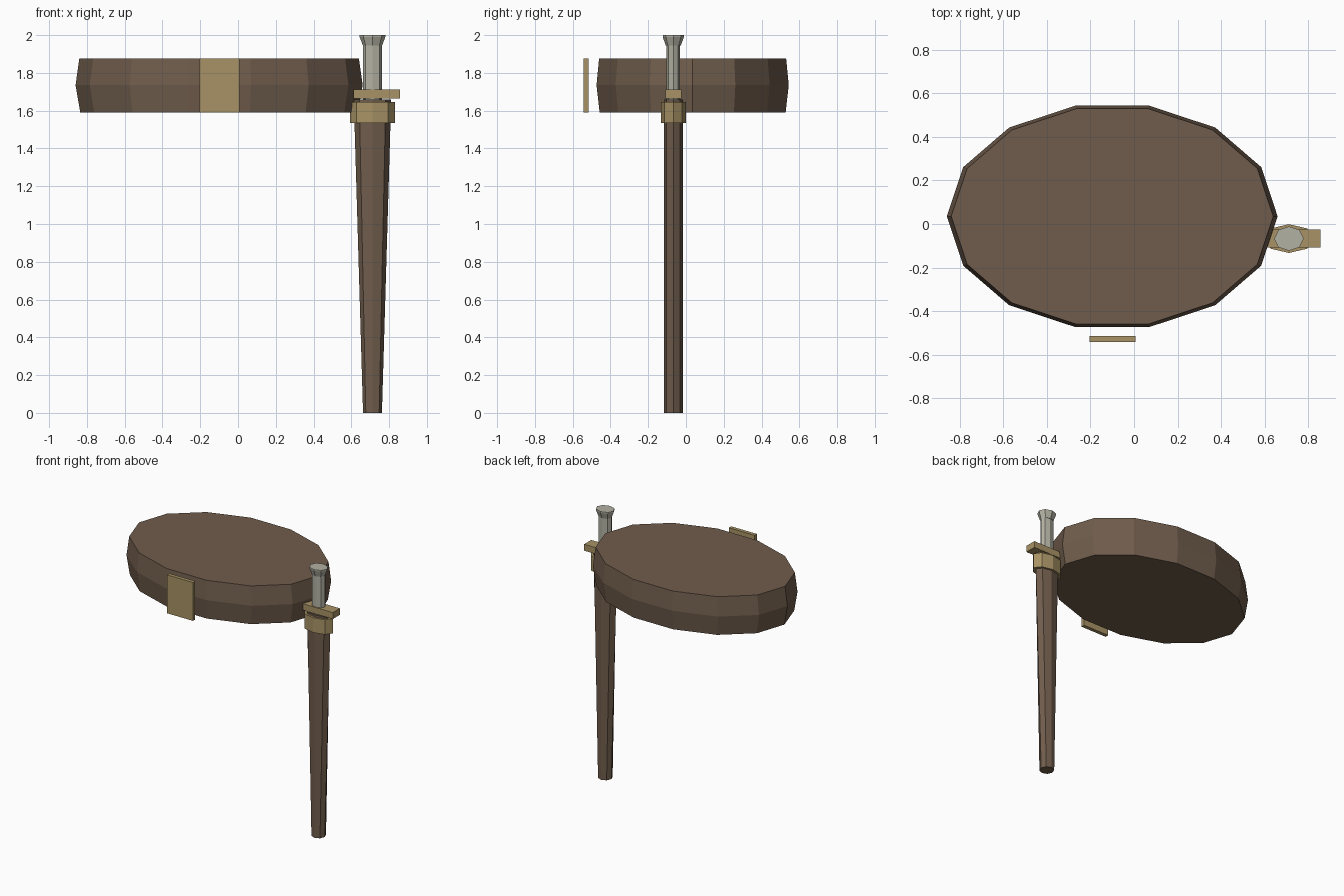
import bpy
import math

if "Cube" in bpy.data.objects:
    bpy.data.objects.remove(bpy.data.objects["Cube"])


def material(name, rgb):
    m = bpy.data.materials.new(name)
    m.diffuse_color = (*rgb, 1)
    m.use_nodes = True
    m.node_tree.nodes["Principled BSDF"].inputs["Base Color"].default_value = m.diffuse_color
    return m


leather = material("brown leather", (0.16, 0.108, 0.072))
brass = material("dull brass", (0.39, 0.29, 0.13))
steel = material("pale steel", (0.45, 0.44, 0.365))


def add_mesh(name, verts, faces, mat):
    me = bpy.data.meshes.new(name)
    me.from_pydata(verts, [], faces)
    me.materials.append(mat)
    ob = bpy.data.objects.new(name, me)
    bpy.context.collection.objects.link(ob)
    return ob


def loft(name, centre, sides, rings, mat):
    """Closed stack of elliptical rings, each given as (z, x radius, y radius)."""
    verts = [(centre[0] + rx * math.cos(2 * math.pi * i / sides),
              centre[1] + ry * math.sin(2 * math.pi * i / sides), z)
             for z, rx, ry in rings for i in range(sides)]
    faces = [tuple(range(sides))[::-1],
             tuple(range((len(rings) - 1) * sides, len(rings) * sides))]
    for r in range(len(rings) - 1):
        for i in range(sides):
            a, b = r * sides + i, r * sides + (i + 1) % sides
            faces.append((a, b, b + sides, a + sides))
    return add_mesh(name, verts, faces, mat)


def box(name, lo, hi, mat):
    verts = [(x, y, z) for z in (lo[2], hi[2])
             for x, y in ((lo[0], lo[1]), (hi[0], lo[1]), (hi[0], hi[1]), (lo[0], hi[1]))]
    faces = [(3, 2, 1, 0), (4, 5, 6, 7)]
    faces += [(i, (i + 1) % 4, (i + 1) % 4 + 4, i + 4) for i in range(4)]
    return add_mesh(name, verts, faces, mat)


# Belt: oval band, widest at mid height, closed at top and bottom
loft("belt", (-0.10, 0.035), 14,
     [(1.59, 0.735, 0.505), (1.735, 0.76, 0.522), (1.876, 0.74, 0.508)], leather)

# Buckle plate floating just in front of the belt
box("buckle", (-0.205, -0.542, 1.59), (0.008, -0.515, 1.876), brass)

# Sword hung at the side, all on one vertical axis
axis = (0.712, -0.067)
loft("scabbard", axis, 8, [(0, 0.05, 0.05), (1.66, 0.099, 0.05)], leather)
loft("scabbard_throat", axis, 8, [(1.535, 0.118, 0.066), (1.645, 0.118, 0.066)], brass)
box("crossguard", (0.612, -0.108, 1.665), (0.857, -0.025, 1.713), brass)
loft("grip", axis, 8, [(1.66, 0.051, 0.036), (1.96, 0.051, 0.036)], steel)
loft("pommel", axis, 8,
     [(1.945, 0.051, 0.04), (1.99, 0.068, 0.056), (2.0, 0.068, 0.056)], steel)
